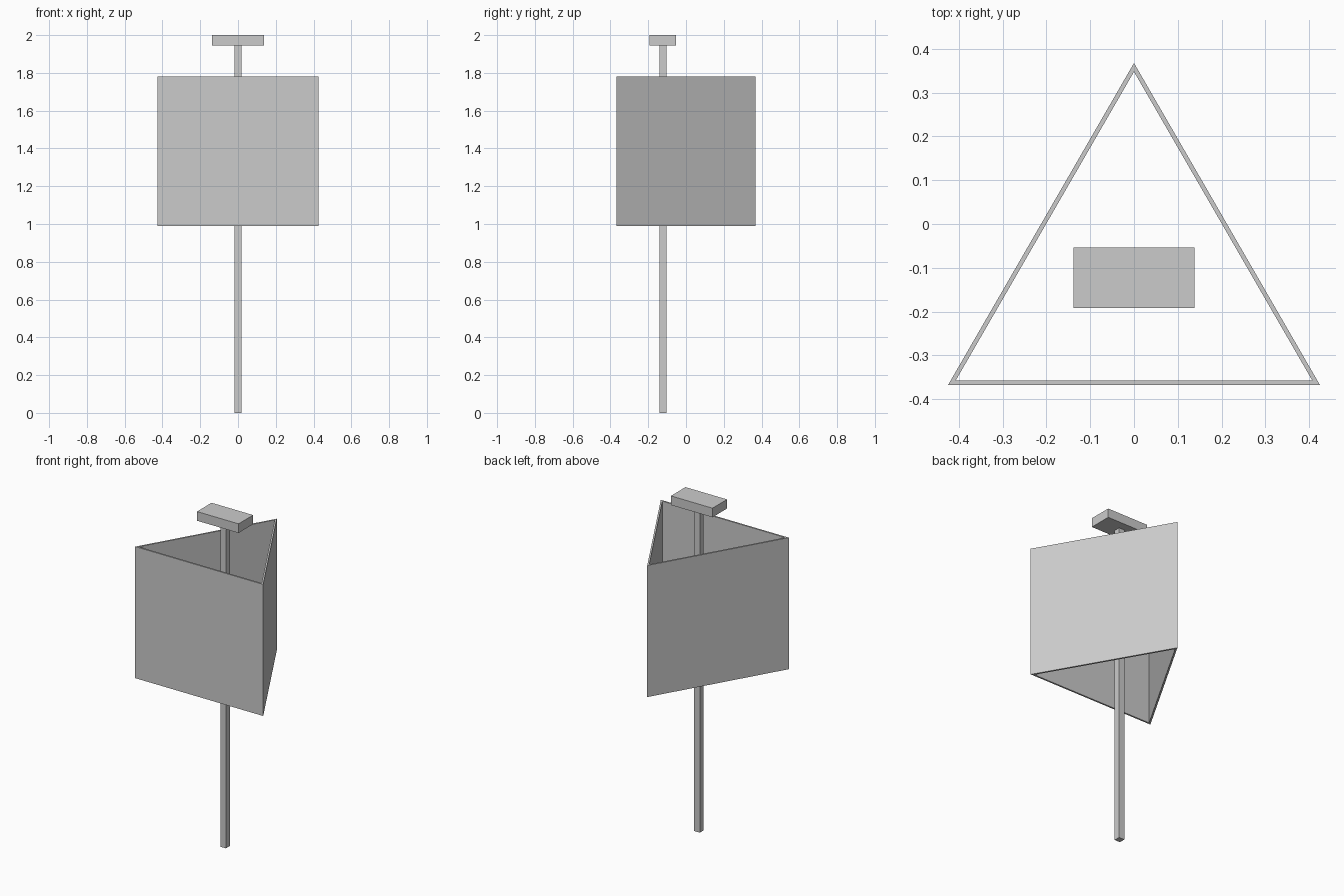
import bpy, bmesh
from mathutils import Vector

cube = bpy.data.objects.get("Cube")
if cube:
    bpy.data.objects.remove(cube, do_unlink=True)

grey = bpy.data.materials.new("plain_grey")
grey.use_nodes = True
grey.diffuse_color = (0.6, 0.6, 0.6, 1)
bsdf = next(n for n in grey.node_tree.nodes if n.type == "BSDF_PRINCIPLED")
bsdf.inputs["Base Color"].default_value = grey.diffuse_color

AXIS_Y = -0.123  # the post runs through the centroid of the triangle


def finish(bm, name):
    bmesh.ops.recalc_face_normals(bm, faces=bm.faces)
    mesh = bpy.data.meshes.new(name)
    bm.to_mesh(mesh)
    bm.free()
    mesh.materials.append(grey)
    obj = bpy.data.objects.new(name, mesh)
    bpy.context.collection.objects.link(obj)
    return obj


def box(name, width, depth, bottom, top):
    bm = bmesh.new()
    bmesh.ops.create_cube(bm, size=1)
    bmesh.ops.scale(bm, vec=(width, depth, top - bottom), verts=bm.verts)
    bmesh.ops.translate(bm, vec=(0, AXIS_Y, (bottom + top) / 2), verts=bm.verts)
    return finish(bm, name)


def triangular_sleeve(name, bottom, top, wall):
    """Open three-sided tube with mitred corners."""
    centre = Vector((0, AXIS_Y))
    outer = [Vector(p) for p in ((-0.425, -0.368), (0.425, -0.368), (0, 0.368))]
    # moving each side in by the wall thickness moves a corner in by twice that
    inner = [p + (centre - p).normalized() * wall * 2 for p in outer]
    bm = bmesh.new()
    rings = [[bm.verts.new((p.x, p.y, z)) for p in loop]
             for loop, z in ((outer, bottom), (outer, top), (inner, top), (inner, bottom))]
    for a, b in zip(rings, rings[1:] + rings[:1]):
        for i in range(3):
            j = (i + 1) % 3
            bm.faces.new((a[i], a[j], b[j], b[i]))
    return finish(bm, name)


# Square post, small block on top, three-sided sign around the post
box("post", 0.037, 0.037, 0, 1.945)
box("top_block", 0.276, 0.138, 1.945, 2)
triangular_sleeve("sign_panels", 0.99, 1.78, 0.01)
